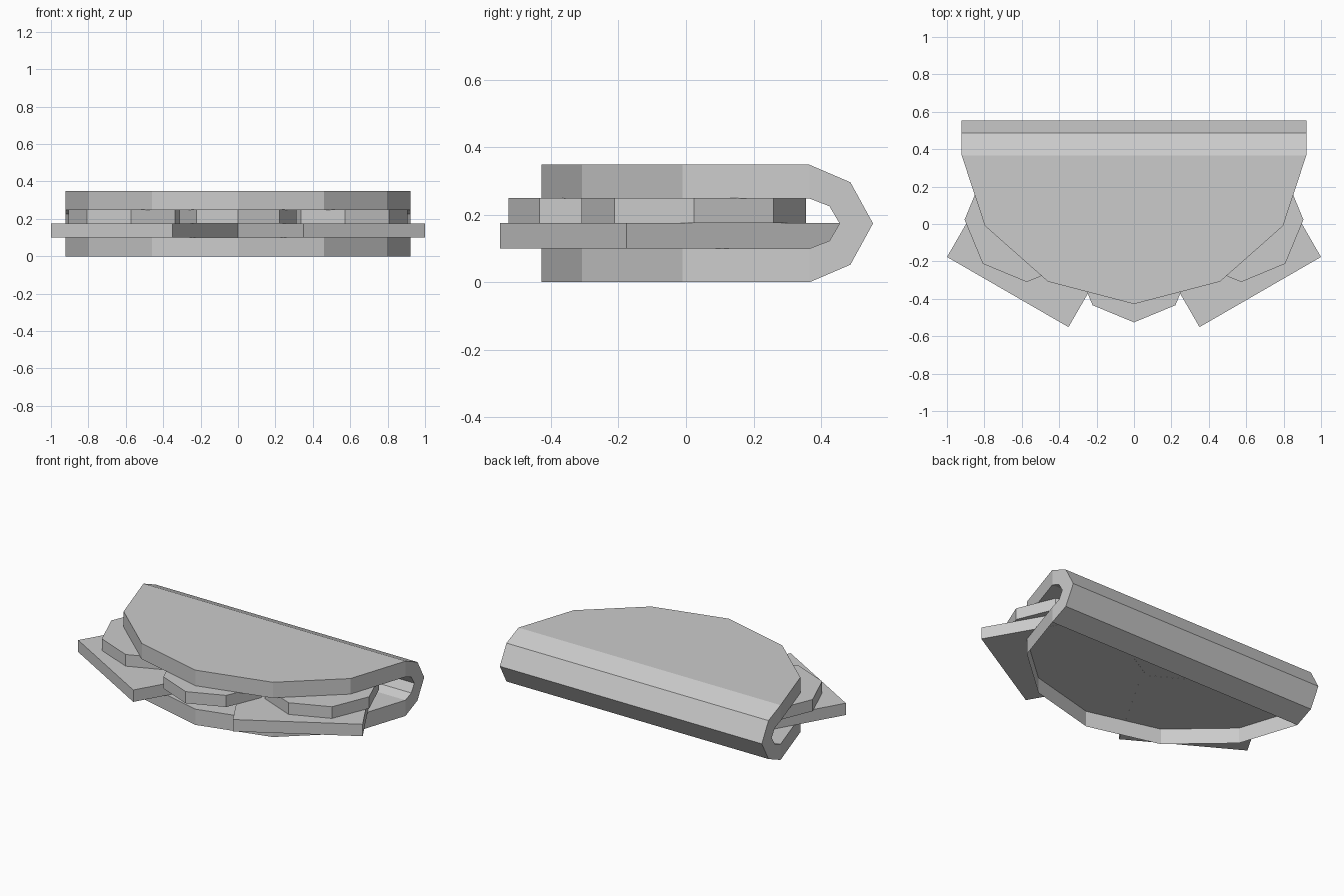
import bpy, bmesh
from math import radians
from mathutils import Matrix

if "Cube" in bpy.data.objects:
    bpy.data.objects.remove(bpy.data.objects["Cube"])


def finish(bm, name):
    me = bpy.data.meshes.new(name)
    bm.to_mesh(me)
    bm.free()
    ob = bpy.data.objects.new(name, me)
    bpy.context.collection.objects.link(ob)
    return ob


# Folded flatbread: stations of (half width, outer y, outer z, inner y, inner z)
H = 0.348
half = [(0, -0.428, 0, -0.428, 0.1), (0.46, -0.308, 0, -0.308, 0.1),
        (0.797, -0.01, 0, -0.01, 0.1), (0.921, 0.366, 0, 0.366, 0.1),
        (0.921, 0.487, 0.052, 0.425, 0.123)]
stations = half + [(0.921, 0.554, H / 2, 0.455, H / 2)]
stations += [(w, oy, H - oz, iy, H - iz) for w, oy, oz, iy, iz in reversed(half)]
bm = bmesh.new()
rings = []
for w, oy, oz, iy, iz in stations:
    if w == 0:
        a, b = bm.verts.new((0, oy, oz)), bm.verts.new((0, iy, iz))
        rings.append([a, a, b, b])
    else:
        rings.append([bm.verts.new(p) for p in
                      ((-w, oy, oz), (w, oy, oz), (w, iy, iz), (-w, iy, iz))])
for r, s in zip(rings, rings[1:]):
    for i in range(4):
        j = (i + 1) % 4
        corners = list(dict.fromkeys([r[i], r[j], s[j], s[i]]))
        if len(corners) > 2:
            bm.faces.new(corners)
bmesh.ops.recalc_face_normals(bm, faces=bm.faces)
bmesh.ops.dissolve_limit(bm, angle_limit=radians(1), verts=bm.verts, edges=bm.edges)
# The underside is open
under = [f for f in bm.faces if all(v.co.z < 0.001 for v in f.verts)]
bmesh.ops.delete(bm, geom=under, context='FACES_ONLY')
finish(bm, "folded_bread")


# Square cheese slices, turned outwards
def cheese(side, name):
    bm = bmesh.new()
    m = (Matrix.Translation((side * 0.4875, -0.039, 0.1372))
         @ Matrix.Rotation(radians(30 * side), 4, 'Z')
         @ Matrix.Diagonal((0.75, 0.75, 0.0755, 1)))
    bmesh.ops.create_cube(bm, size=1, matrix=m)
    finish(bm, name)


# Eight-sided vegetable rings with an open centre
def veg_ring(x, y, r, name):
    bm = bmesh.new()
    bmesh.ops.create_cone(bm, cap_ends=False, segments=8, radius1=r, radius2=r,
                          depth=0.074, matrix=Matrix.Translation((x, y, 0.212)))
    outer = bm.edges[:]
    inner = bmesh.ops.create_cone(bm, cap_ends=False, segments=8, radius1=r * 0.6,
                                  radius2=r * 0.6, depth=0.074,
                                  matrix=Matrix.Translation((x, y, 0.212)))
    rims = [e for e in bm.edges if abs(e.verts[0].co.z - e.verts[1].co.z) < 1e-4]
    for top in (True, False):
        loop = [e for e in rims if (e.verts[0].co.z > 0.212) == top]
        bmesh.ops.bridge_loops(bm, edges=loop)
    bmesh.ops.recalc_face_normals(bm, faces=bm.faces)
    finish(bm, name)


for side, label in ((-1, "left"), (1, "right")):
    cheese(side, "cheese_" + label)
    veg_ring(side * 0.573, 0.023, 0.333, "veg_ring_" + label)
veg_ring(0, -0.213, 0.313, "veg_ring_front")
